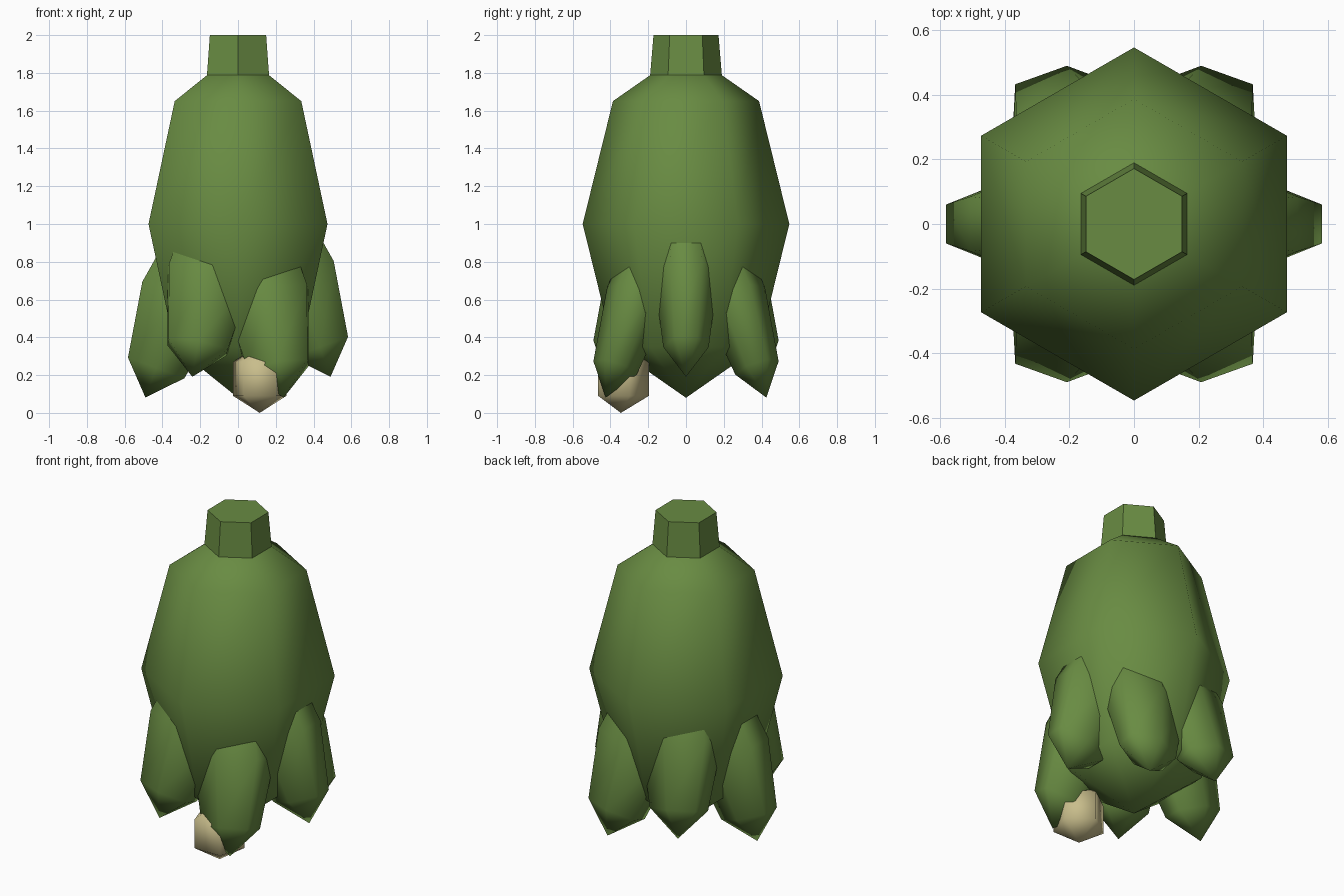
import bpy, bmesh, math
from mathutils import Matrix, Euler

if "Cube" in bpy.data.objects:
    bpy.data.objects.remove(bpy.data.objects["Cube"])


def material(name, rgb):
    m = bpy.data.materials.new(name)
    m.diffuse_color = (*rgb, 1)
    m.use_nodes = True
    m.node_tree.nodes["Principled BSDF"].inputs["Base Color"].default_value = m.diffuse_color
    return m


GREEN = material("leaf_green", (0.14, 0.26, 0.055))
TAN = material("pale_tan", (0.58, 0.51, 0.26))


def add_object(name, bm, mat, smooth):
    bmesh.ops.recalc_face_normals(bm, faces=bm.faces)
    for f in bm.faces:
        f.smooth = smooth
    me = bpy.data.meshes.new(name)
    bm.to_mesh(me)
    bm.free()
    me.materials.append(mat)
    ob = bpy.data.objects.new(name, me)
    bpy.context.collection.objects.link(ob)
    return ob


def faceted_ball(name, segs, rings, scale, loc, mat, rot=(0, 0, 0)):
    """Low-poly ball with a corner facing +y, scaled, tilted and placed."""
    bm = bmesh.new()
    rows = []
    for j in range(1, rings):
        t = math.pi * j / rings
        rows.append([bm.verts.new((math.sin(t) * math.cos(a), math.sin(t) * math.sin(a), -math.cos(t)))
                     for a in (math.pi / 2 + math.tau * i / segs for i in range(segs))])
    low, high = bm.verts.new((0, 0, -1)), bm.verts.new((0, 0, 1))
    for i in range(segs):
        k = (i + 1) % segs
        bm.faces.new((low, rows[0][k], rows[0][i]))
        bm.faces.new((high, rows[-1][i], rows[-1][k]))
        for a, b in zip(rows, rows[1:]):
            bm.faces.new((a[i], a[k], b[k], b[i]))
    m = Matrix.Translation(loc) @ Euler(rot).to_matrix().to_4x4() @ Matrix.Diagonal((*scale, 1))
    bm.transform(m)
    return add_object(name, bm, mat, True)


# Main pod
faceted_ball("body", 6, 4, (0.547, 0.547, 0.92), (0, 0, 1.0), GREEN)

# Stem on top, flat sided and slightly tapered
bm = bmesh.new()
bmesh.ops.create_cone(bm, cap_ends=True, segments=6, radius1=0.19, radius2=0.172, depth=0.215,
                      matrix=Matrix.Translation((0, 0, 1.8925)))
if max(v.co.y for v in bm.verts) < 0.185:  # keep a corner facing +y
    bm.transform(Matrix.Rotation(math.pi / 6, 4, 'Z'))
add_object("stem", bm, GREEN, False)

# Six leaves leaning inwards, alternating high and low
TILT = math.radians(20)
for i in range(6):
    a = math.tau * i / 6
    z = 0.727 if i % 2 == 0 else 0.617
    faceted_ball(f"leaf_{i + 1}", 6, 4, (0.26, 0.17, 0.57),
                 (0.295 * math.cos(a), 0.295 * math.sin(a), z), GREEN,
                 (TILT * math.sin(a), -TILT * math.cos(a), 0))

# Small pale nub under the front
faceted_ball("nub", 5, 3, (0.171, 0.171, 0.18), (0.115, -0.345, 0.18), TAN)
